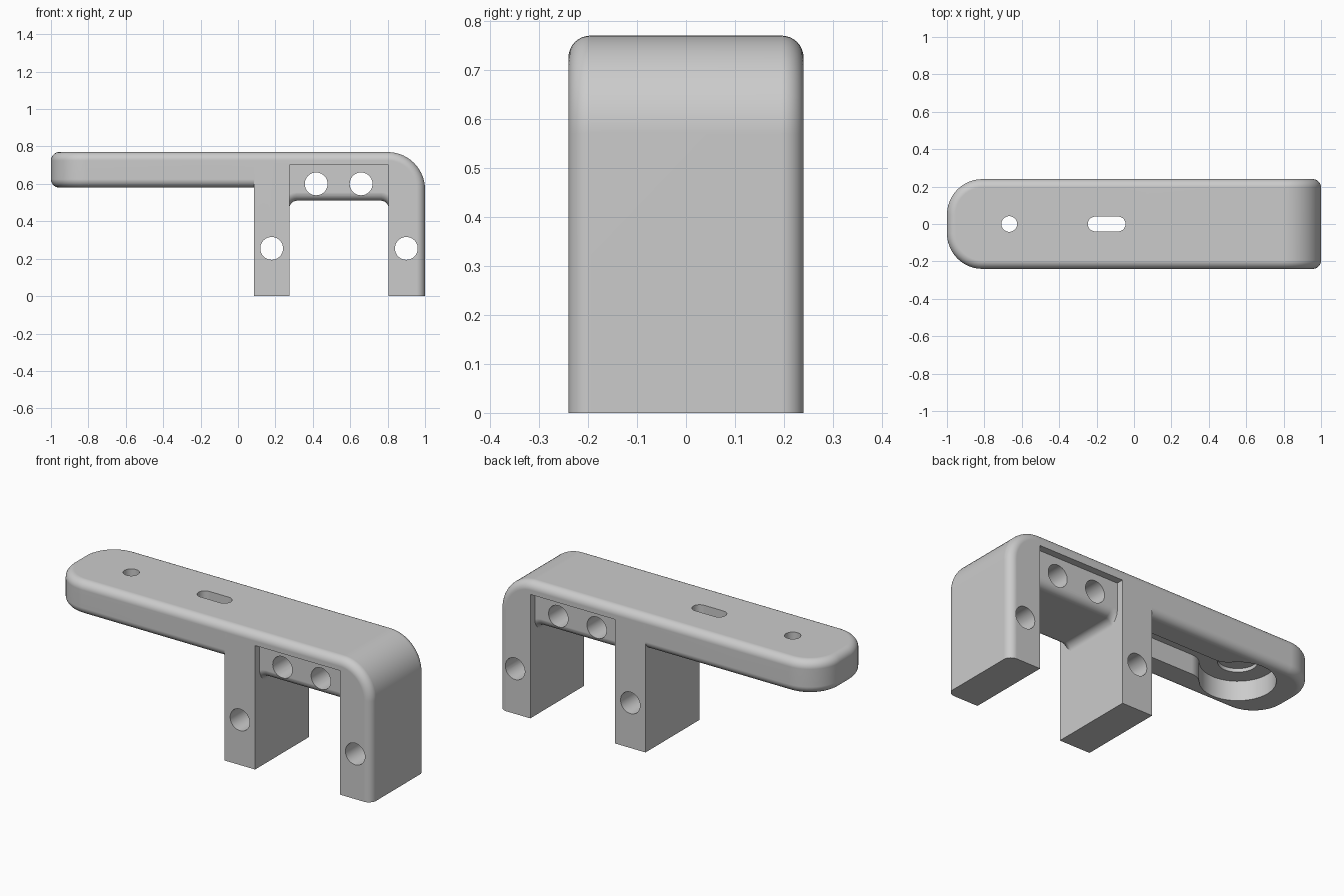
import bpy, bmesh
from math import sin, cos, pi, sqrt, atan2

cube = bpy.data.objects.get("Cube")
if cube:
    bpy.data.objects.remove(cube, do_unlink=True)

grey = bpy.data.materials.new("matte grey")
grey.use_nodes = True
colour = (0.6, 0.6, 0.6, 1)
grey.diffuse_color = colour
for node in grey.node_tree.nodes:
    if node.type == 'BSDF_PRINCIPLED':
        node.inputs["Base Color"].default_value = colour

HALF_W, TOP, UNDER, ROUND = 0.24, 0.77, 0.58, 0.045
LEG_IN, LEG_A, LEG_B = 0.085, 0.275, 0.805


def near(a, b):
    return abs(a - b) < 1e-4


def arc(cx, cy, r, a0, a1, n):
    return [(cx + r * cos(a0 + (a1 - a0) * i / n),
             cy + r * sin(a0 + (a1 - a0) * i / n)) for i in range(n + 1)]


def circle(cx, cy, r, n=40):
    return arc(cx, cy, r, 0, 2 * pi, n)[:-1]


def rect(x0, x1, y0, y1):
    return [(x0, y0), (x1, y0), (x1, y1), (x0, y1)]


def prism(name, outline, axis, lo, hi, bevels=()):
    """Extrude an outline along y or z, then round the edges picked by each rule."""
    bm = bmesh.new()
    place = (lambda u, v, t: (u, t, v)) if axis == 'y' else (lambda u, v, t: (u, v, t))
    face = bm.faces.new([bm.verts.new(place(u, v, lo)) for u, v in outline])
    grown = bmesh.ops.extrude_face_region(bm, geom=[face])
    for v in grown["geom"]:
        if isinstance(v, bmesh.types.BMVert):
            v.co[1 if axis == 'y' else 2] = hi
    bmesh.ops.recalc_face_normals(bm, faces=bm.faces)
    for rule, radius, segments in bevels:
        edges = [e for e in bm.edges if rule(e.verts[0].co, e.verts[1].co)]
        bmesh.ops.bevel(bm, geom=edges, offset=radius, offset_type='OFFSET',
                        segments=segments, profile=0.5, affect='EDGES',
                        clamp_overlap=False)
    bmesh.ops.recalc_face_normals(bm, faces=bm.faces)
    mesh = bpy.data.meshes.new(name)
    bm.to_mesh(mesh)
    bm.free()
    mesh.materials.append(grey)
    obj = bpy.data.objects.new(name, mesh)
    bpy.context.collection.objects.link(obj)
    return obj


def combine(target, tool, operation):
    """Apply a boolean and remove the tool object."""
    mod = target.modifiers.new("combine", 'BOOLEAN')
    mod.operation, mod.solver, mod.object = operation, 'EXACT', tool
    deps = bpy.context.evaluated_depsgraph_get()
    mesh = bpy.data.meshes.new_from_object(target.evaluated_get(deps))
    target.modifiers.clear()
    target.data = mesh
    bpy.data.objects.remove(tool, do_unlink=True)


# Bridge with a rounded shoulder and softened outer edges
def bridge_edge(a, b):
    return (near(a.y, b.y) and not (near(a.z, 0) and near(b.z, 0))
            and not (near(a.x, LEG_IN) and near(b.x, LEG_IN)))


outline = [(LEG_IN, 0), (1, 0)] + arc(0.8, 0.57, 0.2, 0, pi / 2, 14) + [(LEG_IN, TOP)]
body = prism("bracket_body", outline, 'y', -HALF_W, HALF_W, [(bridge_edge, ROUND, 8)])

# Opening between the legs
combine(body, prism("opening", rect(LEG_A, LEG_B, -0.1, 0.70), 'y', -0.4, 0.4), 'DIFFERENCE')

# Recessed cross block, filleted into both legs
FIL, BLOCK_Z = 0.04, 0.51
under = ([(LEG_A - 0.003, 0.40)]
         + arc(LEG_A + FIL, BLOCK_Z - FIL, FIL, pi, pi / 2, 6)
         + arc(LEG_B - FIL, BLOCK_Z - FIL, FIL, pi / 2, 0, 6)
         + [(LEG_B + 0.003, 0.40)])
outline = [(0.2, 0.73), (0.2, 0.40)] + under + [(0.88, 0.40), (0.88, 0.73)]


def block_edge(a, b):
    inside = all(LEG_A - 0.01 < p.x < LEG_B + 0.01 and p.z < 0.6 for p in (a, b))
    return near(a.y, b.y) and inside


combine(body, prism("cross_block", outline, 'y', -0.2, 0.2, [(block_edge, ROUND, 8)]), 'UNION')


# Long arm with a rounded end
def end_corner(a, b):
    return near(a.x, -1) and near(b.x, -1) and near(a.y, b.y)


def arm_rim(a, b):
    return near(a.z, b.z) and not (near(a.x, LEG_IN) and near(b.x, LEG_IN))


arm = prism("arm", rect(-1, LEG_IN, -HALF_W, HALF_W), 'z', UNDER, TOP,
            [(end_corner, 0.19, 12), (arm_rim, ROUND, 8)])
combine(body, arm, 'UNION')

# Underside pocket: round well flaring into a channel
CX, R, H, F = -0.667, 0.19, 0.09, 0.1
dx = sqrt((R + F) ** 2 - (H + F) ** 2)
turn = atan2(H + F, dx)
upper = ([(0.0, H)] + arc(CX + dx, H + F, F, 1.5 * pi, pi + turn, 8)
         + arc(CX, 0, R, turn, pi, 24)[1:])
lower = [(x, -y) for x, y in reversed(upper[:-1])]
combine(body, prism("pocket", upper + lower, 'z', 0.5, 0.69), 'DIFFERENCE')
combine(body, prism("counterbore", circle(CX, 0, 0.1), 'z', 0.6, 0.71), 'DIFFERENCE')

# Round hole and slot through the top
combine(body, prism("top_hole", circle(CX, 0, 0.042), 'z', 0.5, 0.9), 'DIFFERENCE')
slot = (arc(-0.085, 0, 0.04, -pi / 2, pi / 2, 10)
        + arc(-0.207, 0, 0.04, pi / 2, 1.5 * pi, 10))
combine(body, prism("slot", slot, 'z', 0.5, 0.9), 'DIFFERENCE')

# Cross holes through the legs and block
for x, z in [(0.18, 0.255), (0.90, 0.255), (0.418, 0.6), (0.658, 0.6)]:
    combine(body, prism("cross_hole", circle(x, z, 0.061), 'y', -0.4, 0.4), 'DIFFERENCE')

# Clean up and shade
bm = bmesh.new()
bm.from_mesh(body.data)
bmesh.ops.remove_doubles(bm, verts=bm.verts, dist=1e-5)
bm.to_mesh(body.data)
bm.free()
bpy.ops.object.select_all(action='DESELECT')
body.select_set(True)
bpy.context.view_layer.objects.active = body
bpy.ops.object.shade_smooth_by_angle(angle=0.52)
weighted = body.modifiers.new("even_shading", 'WEIGHTED_NORMAL')
weighted.keep_sharp = True
